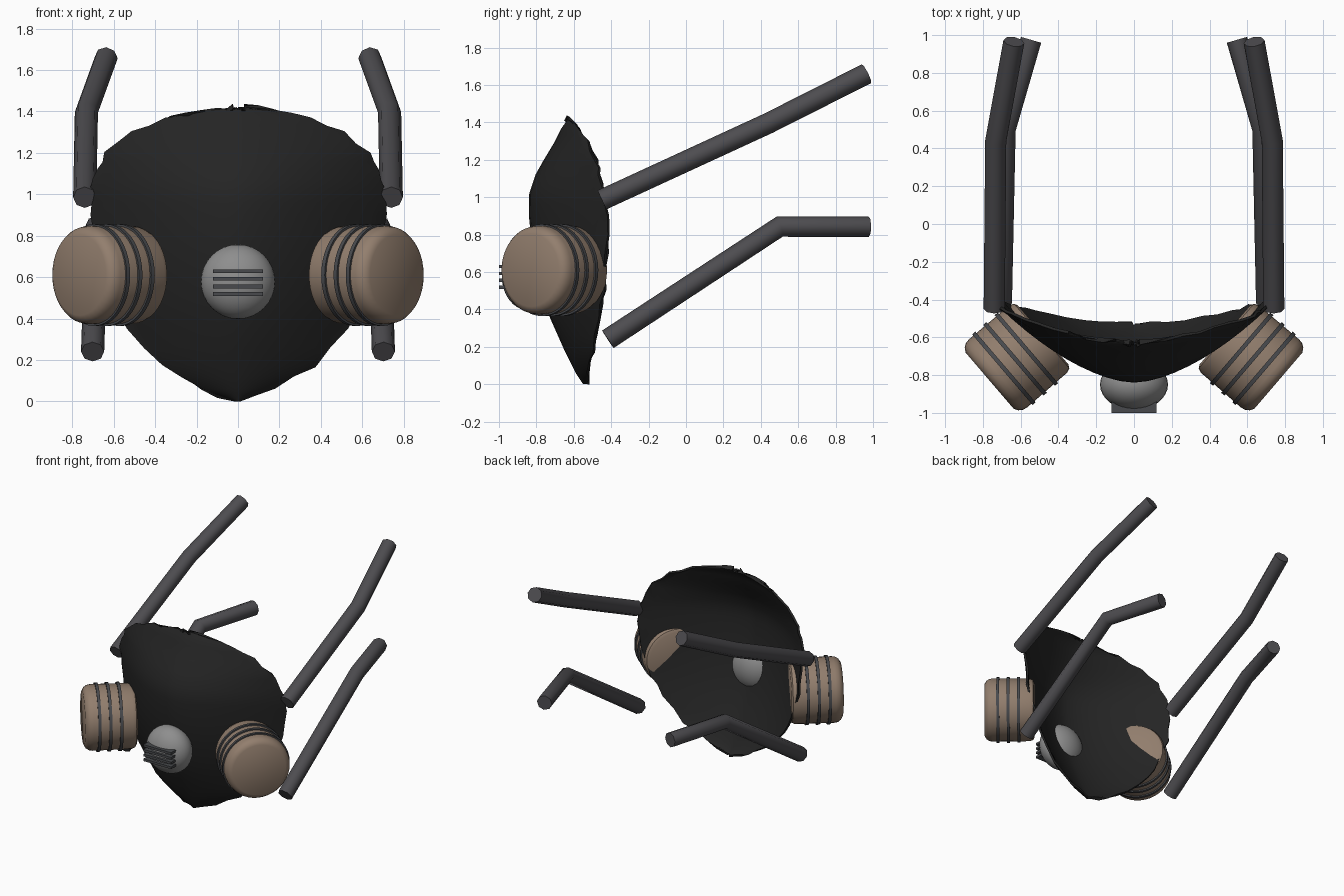
import bpy, bmesh, math, random
from mathutils import Vector, Matrix

if "Cube" in bpy.data.objects:
    bpy.data.objects.remove(bpy.data.objects["Cube"])

random.seed(4)


def material(name, rgb):
    m = bpy.data.materials.new(name)
    m.diffuse_color = (*rgb, 1)
    m.use_nodes = True
    m.node_tree.nodes["Principled BSDF"].inputs["Base Color"].default_value = m.diffuse_color
    return m


BLACK = material("shell black", (0.018, 0.018, 0.018))
BEIGE = material("canister beige", (0.29, 0.21, 0.155))
BAND = material("band grey", (0.065, 0.068, 0.075))
STRAP = material("strap grey", (0.075, 0.073, 0.08))
METAL = material("valve grey", (0.27, 0.27, 0.27))


def finish(obj, mat, angle=40):
    obj.data.materials.clear()
    obj.data.materials.append(mat)
    bpy.ops.object.select_all(action='DESELECT')
    obj.select_set(True)
    bpy.context.view_layer.objects.active = obj
    bpy.ops.object.convert(target='MESH')
    bpy.ops.object.shade_smooth_by_angle(angle=math.radians(angle))
    return obj


def new_object(name, bm):
    bmesh.ops.recalc_face_normals(bm, faces=bm.faces)
    me = bpy.data.meshes.new(name)
    bm.to_mesh(me)
    bm.free()
    obj = bpy.data.objects.new(name, me)
    bpy.context.collection.objects.link(obj)
    return obj


def lathe(name, profile, origin, axis, mat, sides=40, closed=False):
    """Revolve (radius, distance) points about an axis."""
    bm = bmesh.new()
    rings = [[bm.verts.new((r * math.cos(2 * math.pi * k / sides),
                            r * math.sin(2 * math.pi * k / sides), h))
              for k in range(sides)] for r, h in profile]
    pairs = list(zip(rings, rings[1:]))
    if closed:
        pairs.append((rings[-1], rings[0]))
    else:
        bm.faces.new(rings[0])
        bm.faces.new(rings[-1])
    for a, b in pairs:
        for k in range(sides):
            j = (k + 1) % sides
            bm.faces.new((a[k], a[j], b[j], b[k]))
    rot = axis.to_track_quat('Z', 'Y').to_matrix().to_4x4()
    bm.transform(Matrix.Translation(origin) @ rot)
    return finish(new_object(name, bm), mat)


# Face shell: rows of (height, half width, centre depth, rim depth)
ROWS = [(0, .012, -.55, -.53), (.06, .18, -.59, -.525), (.17, .37, -.645, -.505),
        (.35, .53, -.725, -.465), (.5, .62, -.775, -.445), (.7, .69, -.82, -.43),
        (.9, .715, -.84, -.43), (1.02, .71, -.838, -.445), (1.12, .68, -.805, -.465),
        (1.2, .64, -.76, -.49), (1.3, .51, -.70, -.535), (1.37, .35, -.665, -.58),
        (1.405, .16, -.64, -.615), (1.415, .03, -.635, -.63)]
COLS = 20
bm = bmesh.new()
grid = []
for z, w, yc, ye in ROWS:
    row = []
    for i in range(COLS + 1):
        t = 2 * i / COLS - 1
        row.append(bm.verts.new((w * t, yc + (ye - yc) * abs(t) ** 1.7, z)))
    grid.append(row)
for a, b in zip(grid, grid[1:]):
    for i in range(COLS):
        bm.faces.new((a[i], a[i + 1], b[i + 1], b[i]))
bmesh.ops.subdivide_edges(bm, edges=bm.edges, cuts=1, smooth=0.6, use_grid_fill=True)
# ragged rim
for v in bm.verts:
    if v.is_boundary and v.co.z > 0.02:
        out = Vector((v.co.x, 0, v.co.z - 0.7)).normalized()
        v.co += out * random.uniform(-.008, .008) + Vector((0, random.uniform(-.008, .012), 0))
bm.normal_update()
shell = new_object("face_shell", bm)
if sum(p.normal.y for p in shell.data.polygons) > 0:
    shell.data.flip_normals()
sol = shell.modifiers.new("thickness", 'SOLIDIFY')
sol.thickness = 0.015
sol.offset = -1
finish(shell, BLACK, 50)

for s, side in ((1, "right"), (-1, "left")):
    # Filter canister with rounded outer end
    base = Vector((s * .485, -.59, .61))
    axis = Vector((s * .76, -.65, 0)).normalized()
    lathe("filter_canister_" + side,
          [(.205, -.005), (.225, .005), (.235, .03), (.237, .31), (.232, .335),
           (.218, .355), (.195, .368)], base, axis, BEIGE)
    # Three raised bands
    for n, d in enumerate((.112, .19, .268)):
        lathe(f"canister_band_{side}_{n + 1}",
              [(.225, d - .011), (.246, d - .011), (.246, d + .011), (.225, d + .011)],
              base, axis, BAND, closed=True)
    # Strap tubes
    for name, pts in (("upper_strap_", ((.74, -.45, .985), (.732, .44, 1.395), (.636, .965, 1.66))),
                      ("lower_strap_", ((.702, -.418, .24), (.682, .5, .842), (.545, .975, .842)))):
        cu = bpy.data.curves.new(name + side, 'CURVE')
        cu.dimensions = '3D'
        cu.bevel_depth = .056
        cu.bevel_resolution = 2
        cu.use_fill_caps = True
        sp = cu.splines.new('POLY')
        sp.points.add(len(pts) - 1)
        for p, (x, y, z) in zip(sp.points, pts):
            p.co = (s * x, y, z, 1)
        tube = bpy.data.objects.new(name + side, cu)
        bpy.context.collection.objects.link(tube)
        finish(tube, STRAP, 50)

# Exhale valve dome
bm = bmesh.new()
bmesh.ops.create_uvsphere(bm, u_segments=32, v_segments=16, radius=1)
bm.transform(Matrix.Translation((0, -.85, .578)) @ Matrix.Diagonal((.18, .135, .18, 1)))
finish(new_object("exhale_valve", bm), METAL)

# Valve grille bars
for n, z in enumerate((.518, .555, .592, .629)):
    bm = bmesh.new()
    bmesh.ops.create_cube(bm, size=1)
    bm.transform(Matrix.Translation((0, -.965, z)) @ Matrix.Diagonal((.24, .07, .018, 1)))
    finish(new_object(f"valve_grille_bar_{n + 1}", bm), BAND)
